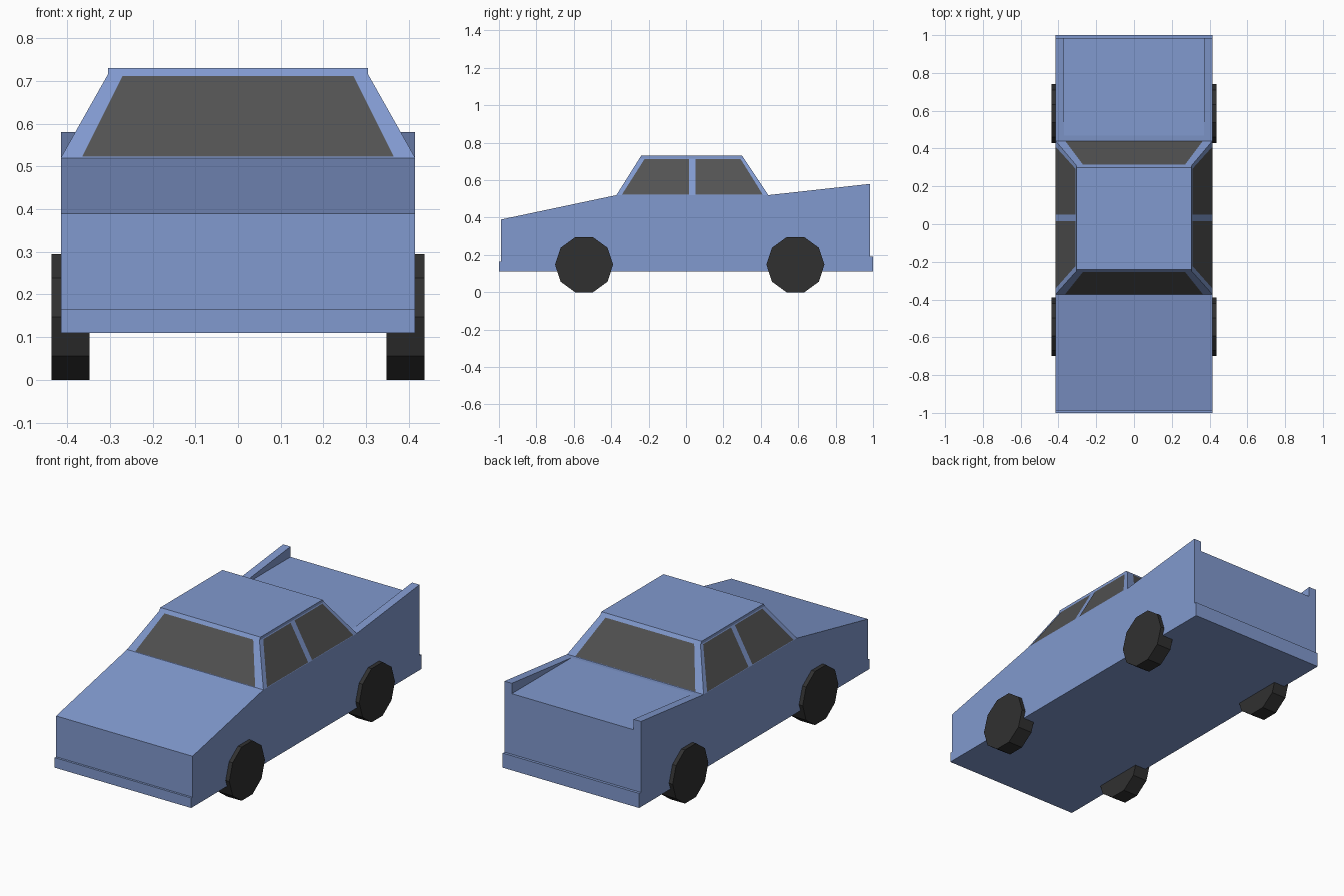
import bpy, bmesh, math
from mathutils import Vector

if "Cube" in bpy.data.objects:
    bpy.data.objects.remove(bpy.data.objects["Cube"])


def material(name, rgb):
    m = bpy.data.materials.new(name)
    m.diffuse_color = (*rgb, 1)
    m.use_nodes = True
    m.node_tree.nodes["Principled BSDF"].inputs["Base Color"].default_value = m.diffuse_color
    return m


PAINT = material("blue_paint", (0.22, 0.32, 0.62))
GLASS = material("dark_glass", (0.085, 0.085, 0.085))
RUBBER = material("black_rubber", (0.03, 0.03, 0.03))


def add_object(name, bm, mat):
    bmesh.ops.recalc_face_normals(bm, faces=bm.faces)
    me = bpy.data.meshes.new(name)
    bm.to_mesh(me)
    bm.free()
    if mat:
        me.materials.append(mat)
    ob = bpy.data.objects.new(name, me)
    bpy.context.collection.objects.link(ob)
    return ob


def loft(name, rings, mat):
    """Join equal-length rings of points into a closed solid."""
    bm = bmesh.new()
    vs = [[bm.verts.new(p) for p in ring] for ring in rings]
    n = len(rings[0])
    for a, b in zip(vs, vs[1:]):
        for i in range(n):
            j = (i + 1) % n
            bm.faces.new((a[i], a[j], b[j], b[i]))
    bm.faces.new(vs[0])
    bm.faces.new(vs[-1])
    return add_object(name, bm, mat)


def prism(name, profile, x0, x1, mat):
    """Extrude a (y, z) profile across x."""
    return loft(name, [[(x, y, z) for y, z in profile] for x in (x0, x1)], mat)


# Lower body with bumper lips, hood, belt line and rising rear flanks
body = prism("body", [
    (-1, 0.11), (-1, 0.165), (-0.988, 0.165), (-0.988, 0.39), (-0.372, 0.52),
    (0.44, 0.52), (0.985, 0.58), (0.985, 0.19), (1, 0.19), (1, 0.11),
], -0.415, 0.415, PAINT)

# Cutter that lowers the rear deck between the two flanks
cutter = prism("deck_cutter", [(0.46, 0.523), (1.1, 0.523), (1.1, 0.8), (0.46, 0.8)],
               -0.37, 0.37, None)
cutter.hide_render = True
cutter.hide_viewport = True
cut = body.modifiers.new("deck", 'BOOLEAN')
cut.operation = 'DIFFERENCE'
cut.object = cutter
cut.solver = 'EXACT'

# Cabin: tapered sides and a thin roof edge
BELT, EAVE, ROOF = 0.52, 0.715, 0.73


def side_x(z):
    return 0.415 - 0.11 * min(1, (z - BELT) / (EAVE - BELT))


def front_y(z):
    return -0.372 + 0.132 * (z - BELT) / (ROOF - BELT)


def rear_y(z):
    return 0.44 - 0.14 * (z - BELT) / (ROOF - BELT)


def cabin_ring(z):
    x, f, r = side_x(z), front_y(z), rear_y(z)
    return [(-x, f, z), (x, f, z), (x, r, z), (-x, r, z)]


loft("cabin", [cabin_ring(z) for z in (BELT, EAVE, ROOF)], PAINT)


# Windows: thin panes just proud of the cabin faces
def pane(name, pts, outward):
    off = Vector(outward).normalized() * 0.002
    bm = bmesh.new()
    f = bm.faces.new([bm.verts.new(Vector(p) + off) for p in pts])
    ob = add_object(name, bm, GLASS)
    if ob.data.polygons[0].normal.dot(off) < 0:
        ob.data.flip_normals()


LO, HI = 0.522, 0.711
for name, y_at, out in (("windshield", front_y, (0, -0.21, 0.132)),
                        ("rear_window", rear_y, (0, 0.21, 0.14))):
    pane(name, [(-0.365, y_at(LO), LO), (0.365, y_at(LO), LO),
                (0.27, y_at(HI), HI), (-0.27, y_at(HI), HI)], out)

for s, side in ((1, "right"), (-1, "left")):
    xl, xh = s * side_x(LO), s * side_x(HI)
    for name, b0, b1, t0, t1 in (("front", -0.342, 0.016, -0.222, 0.016),
                                 ("rear", 0.05, 0.41, 0.05, 0.292)):
        pane(f"{side}_{name}_side_window",
             [(xl, b0, LO), (xl, b1, LO), (xh, t1, HI), (xh, t0, HI)],
             (s * 0.195, 0, 0.11))

# Ten-sided wheels
rim = [(0.155 * math.cos(math.radians(36 * i)), 0.155 * math.sin(math.radians(36 * i)))
       for i in range(10)]
for s, side in ((1, "right"), (-1, "left")):
    for y, end in ((-0.545, "front"), (0.585, "rear")):
        prism(f"{end}_{side}_wheel", [(y + a, 0.1475 + b) for a, b in rim],
              s * 0.348, s * 0.437, RUBBER)
